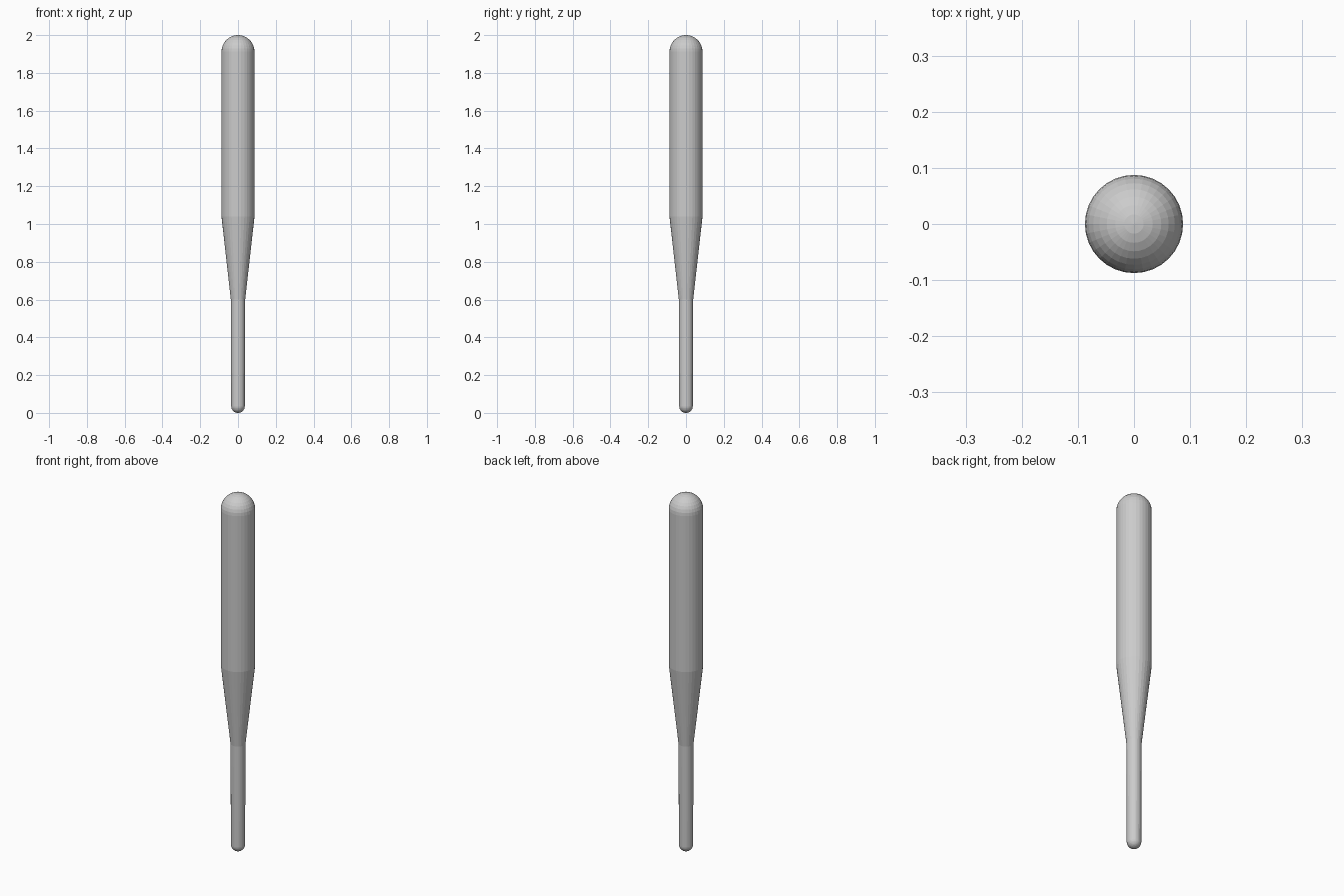
import bpy, bmesh
from math import sin, cos, pi

if "Cube" in bpy.data.objects:
    bpy.data.objects.remove(bpy.data.objects["Cube"])

SIDES = 32
STEPS = 8          # rings per rounded end
R_GRIP, R_NECK, R_BARREL = 0.036, 0.038, 0.0875
TOP = 2.0


def lathe(name, profile):
    """Revolve (radius, z) points around z; both end points lie on the axis."""
    bm = bmesh.new()
    bottom = bm.verts.new((0, 0, profile[0][1]))
    top = bm.verts.new((0, 0, profile[-1][1]))
    rings = [[bm.verts.new((r * cos(2 * pi * i / SIDES), r * sin(2 * pi * i / SIDES), z))
              for i in range(SIDES)] for r, z in profile[1:-1]]
    for i in range(SIDES):
        j = (i + 1) % SIDES
        bm.faces.new((bottom, rings[0][j], rings[0][i]))
        bm.faces.new((top, rings[-1][i], rings[-1][j]))
        for a, b in zip(rings, rings[1:]):
            bm.faces.new((a[i], a[j], b[j], b[i]))
    mesh = bpy.data.meshes.new(name)
    bm.to_mesh(mesh)
    bm.free()
    obj = bpy.data.objects.new(name, mesh)
    bpy.context.collection.objects.link(obj)
    return obj


angles = [k * pi / 2 / STEPS for k in range(STEPS + 1)]
# rounded butt end of the handle
profile = [(R_GRIP * sin(a), R_GRIP * (1 - cos(a))) for a in angles]
# handle, taper and barrel
profile += [(R_NECK, 0.6), (R_BARREL, 1.04)]
# domed tip
profile += [(R_BARREL * cos(a), TOP - R_BARREL * (1 - sin(a))) for a in angles]

lathe("bat", profile)
